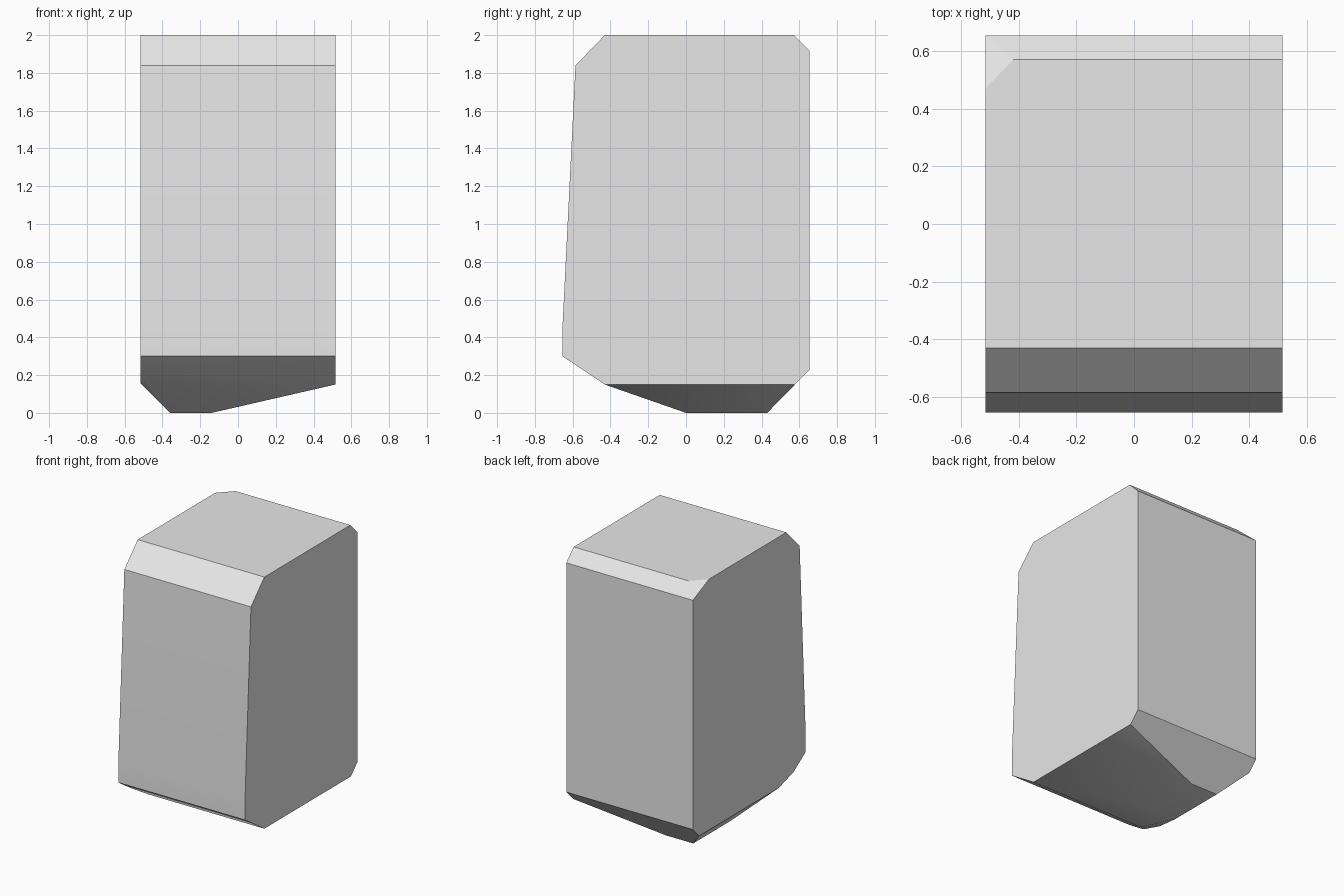
import bpy, bmesh, math
from mathutils import Vector

cube = bpy.data.objects.get("Cube")
if cube:
    bpy.data.objects.remove(cube, do_unlink=True)

HALF_WIDTH = 0.515
CENTRE = Vector((0, 0, 1))

# Side outline (y, z) of the block
outline = [(0, 0), (0.43, 0), (0.655, 0.23), (0.655, 1.915), (0.57, 2),
           (-0.43, 2), (-0.585, 1.84), (-0.655, 0.43), (-0.655, 0.3), (-0.43, 0.15)]

# Extrude the outline across the width
bm = bmesh.new()
side = bm.faces.new([bm.verts.new((-HALF_WIDTH, y, z)) for y, z in outline])
extruded = bmesh.ops.extrude_face_region(bm, geom=[side], use_keep_orig=True)
moved = [g for g in extruded["geom"] if isinstance(g, bmesh.types.BMVert)]
bmesh.ops.translate(bm, verts=moved, vec=(2 * HALF_WIDTH, 0, 0))
bmesh.ops.recalc_face_normals(bm, faces=bm.faces[:])


def slice_off(a, b, c):
    """Remove everything beyond the plane through three points and cap it."""
    a, b, c = Vector(a), Vector(b), Vector(c)
    normal = (b - a).cross(c - a).normalized()
    if normal.dot(a - CENTRE) < 0:
        normal.negate()
    bmesh.ops.bisect_plane(bm, geom=bm.verts[:] + bm.edges[:] + bm.faces[:],
                           dist=0.001, plane_co=a, plane_no=normal, clear_outer=True)
    bmesh.ops.holes_fill(bm, edges=[e for e in bm.edges if e.is_boundary], sides=0)


# Long shallow slope under one side
slice_off((HALF_WIDTH, 0, 0.15), (-0.14, 0, 0), (-0.14, 0.43, 0))
# Steep chamfer under the other side
slice_off((-HALF_WIDTH, 0, 0.155), (-0.36, 0, 0), (-0.36, 0.43, 0))
# Lower front corner facet
slice_off((-0.36, 0, 0), (-0.42, -0.43, 0.15), (-HALF_WIDTH, -0.51, 0.205))
# Upper back corner facet
slice_off((-0.42, 0.57, 2), (-HALF_WIDTH, 0.47, 2), (-HALF_WIDTH, 0.655, 1.915))

bmesh.ops.remove_doubles(bm, verts=bm.verts[:], dist=0.003)
bmesh.ops.recalc_face_normals(bm, faces=bm.faces[:])

# Material
grey = bpy.data.materials.new("light_grey")
grey.use_nodes = True
colour = (0.8, 0.8, 0.8, 1)
grey.diffuse_color = colour
grey.node_tree.nodes["Principled BSDF"].inputs["Base Color"].default_value = colour

# Chamfered block object
mesh = bpy.data.meshes.new("chamfered_block")
bm.to_mesh(mesh)
bm.free()
mesh.materials.append(grey)
block = bpy.data.objects.new("chamfered_block", mesh)
bpy.context.collection.objects.link(block)

bpy.ops.object.select_all(action="DESELECT")
block.select_set(True)
bpy.context.view_layer.objects.active = block
bpy.ops.object.shade_smooth_by_angle(angle=math.radians(30))
